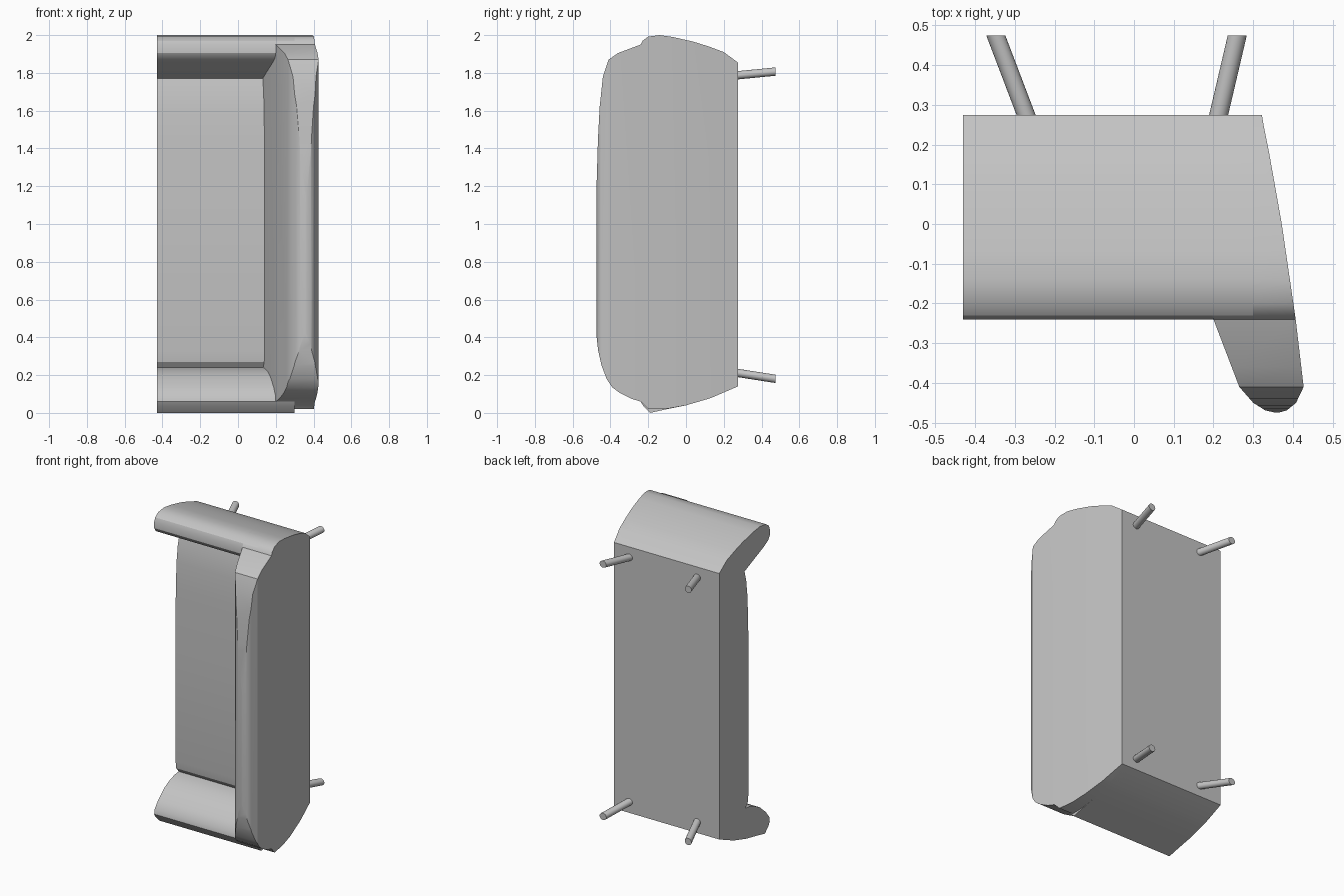
import bpy, bmesh, math
from mathutils import Vector

cube = bpy.data.objects.get("Cube")
if cube:
    bpy.data.objects.remove(cube, do_unlink=True)

grey = bpy.data.materials.new("plain grey")
grey.use_nodes = True
COLOUR = (0.55, 0.55, 0.55, 1)
grey.diffuse_color = COLOUR
grey.node_tree.nodes["Principled BSDF"].inputs["Base Color"].default_value = COLOUR


def loft(name, start, end):
    """Solid between two matching rings of points."""
    bm = bmesh.new()
    a = [bm.verts.new(p) for p in start]
    b = [bm.verts.new(p) for p in end]
    bm.faces.new(a)
    bm.faces.new(b[::-1])
    for i in range(len(a)):
        j = (i + 1) % len(a)
        bm.faces.new((a[j], a[i], b[i], b[j]))
    bmesh.ops.recalc_face_normals(bm, faces=bm.faces)
    mesh = bpy.data.meshes.new(name)
    bm.to_mesh(mesh)
    bm.free()
    mesh.materials.append(grey)
    obj = bpy.data.objects.new(name, mesh)
    bpy.context.collection.objects.link(obj)
    return obj


def activate(obj):
    bpy.ops.object.select_all(action='DESELECT')
    obj.select_set(True)
    bpy.context.view_layer.objects.active = obj


def smooth(obj):
    activate(obj)
    bpy.ops.object.shade_smooth_by_angle(angle=math.radians(30))


# Seat and both arms: one U-shaped profile (y, z) running across the depth
upper_outer = [(.275, 1.855), (.2, 1.91), (.12, 1.94), (.04, 1.965),
               (-.07, 1.99), (-.14, 2), (-.2, 1.992), (-.23, 1.97)]
lower_outer = [(-.225, .035), (-.19, 0), (-.1, .02), (0, .04), (.13, .078), (.275, .14)]
upper_inner = [(-.24, 1.945), (-.24, 1.905), (-.225, 1.88), (-.18, 1.855), (.017, 1.77)]
seat = [(0, 1.7), (-.012, 1.6), (-.02, 1.42), (-.022, 1), (-.022, .32), (-.015, .27), (.01, .24)]
lower_inner = [(-.03, .235), (-.08, .22), (-.137, .19), (-.2, .135), (-.235, .09), (-.24, .06)]
profile = upper_outer + upper_inner + seat + lower_inner + lower_outer
body = loft("seat_and_arms", [(-.43, y, z) for y, z in profile],
            [(.3, y, z) for y, z in profile])
smooth(body)

# Backrest: side silhouette (y, z) cut down to its leaning cross-section (x, y)
silhouette = upper_outer + [
    (-.24, 1.95), (-.36, 1.905), (-.41, 1.87), (-.44, 1.78), (-.457, 1.62), (-.466, 1.45),
    (-.475, 1.15), (-.475, .42), (-.465, .33), (-.447, .25), (-.42, .18), (-.39, .135),
    (-.35, .105), (-.29, .075), (-.24, .06), (-.2, .02)] + [(-.1, .022)] + lower_outer[3:]
section = [(.065, .3), (.14, -.02), (.2, -.24), (.265, -.41), (.3, -.45), (.33, -.469),
           (.36, -.476), (.385, -.469), (.408, -.45), (.427, -.41), (.407, -.24),
           (.372, 0), (.34, .18), (.326, .25), (.318, .3)]
back = loft("backrest", [(0, y, z) for y, z in silhouette],
            [(.6, y, z) for y, z in silhouette])
cutter = loft("backrest_cutter", [(x, y, -.5) for x, y in section],
              [(x, y, 2.5) for x, y in section])
cutter.hide_render = True
activate(back)
mod = back.modifiers.new("lean", 'BOOLEAN')
mod.operation = 'INTERSECT'
mod.solver = 'EXACT'
mod.object = cutter
bpy.ops.object.modifier_apply(modifier=mod.name)
bpy.data.objects.remove(cutter, do_unlink=True)
smooth(back)

# Four splayed legs, cut flat at the foot
for side, x0, x1 in (("front", -.27, -.348), ("rear", .212, .26)):
    for level, z0, z1 in (("upper", 1.787, 1.807), ("lower", .212, .18)):
        ring = [Vector((.024 * math.cos(t), 0, .022 * math.sin(t)))
                for t in (math.tau * i / 16 for i in range(16))]
        leg = loft(f"{side}_{level}_leg",
                   [p + Vector((x0, .27, z0)) for p in ring],
                   [p + Vector((x1, .475, z1)) for p in ring])
        smooth(leg)
